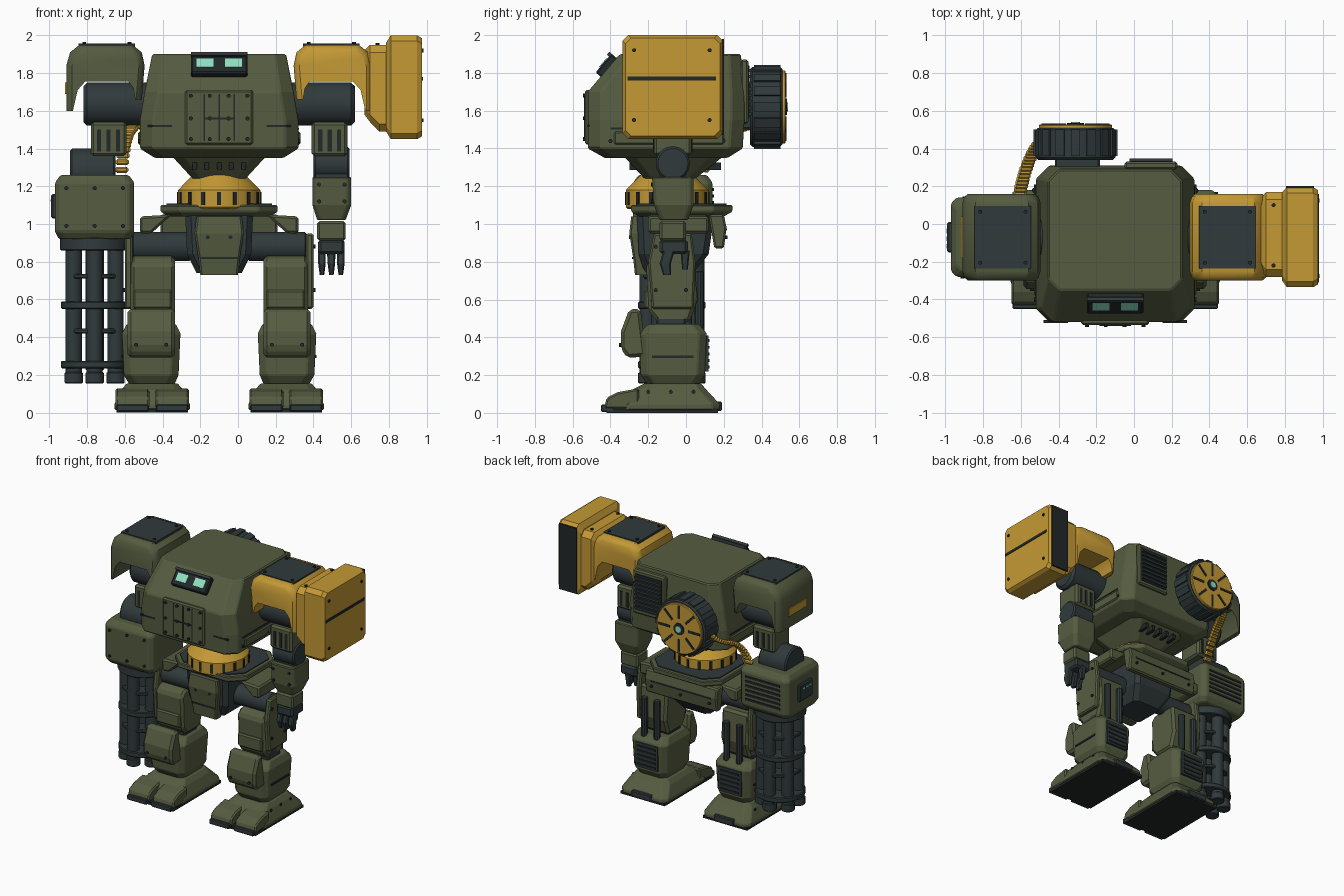
import bpy, bmesh
from math import sin, cos, pi, radians
from mathutils import Vector

if "Cube" in bpy.data.objects:
    bpy.data.objects.remove(bpy.data.objects["Cube"])

CENTRE = -.1  # body symmetry plane; every part is measured sideways from it


def material(name, r, g, b):
    m = bpy.data.materials.new(name)
    m.use_nodes = True
    m.diffuse_color = (r, g, b, 1)
    m.node_tree.nodes["Principled BSDF"].inputs["Base Color"].default_value = (r, g, b, 1)
    return m


olive = material("olive_armour", .092, .108, .052)
yellow = material("yellow_armour", .55, .32, .035)
dark = material("gunmetal", .03, .042, .044)
black = material("dark_trim", .016, .021, .022)
teal = material("teal_light", .28, .75, .54)


# Shell helpers: each returns a list of rings that are skinned and capped
def loft(axis, stations):
    order = {"x": lambda t, p, q: (t, p, q), "y": lambda t, p, q: (p, t, q), "z": lambda t, p, q: (p, q, t)}[axis]
    return [[order(t, p, q) for p, q in points] for t, points in stations]


def prism(axis, start, end, points):
    return loft(axis, [(start, points), (end, points)])


def block(x0, x1, y0, y1, z0, z1):
    return prism("z", z0, z1, [(x0, y0), (x1, y0), (x1, y1), (x0, y1)])


def octagon(p0, p1, q0, q1, c):
    return [(p0 + c, q0), (p1 - c, q0), (p1, q0 + c), (p1, q1 - c),
            (p1 - c, q1), (p0 + c, q1), (p0, q1 - c), (p0, q0 + c)]


def stack(*levels):
    return loft("z", [(z, octagon(*rest)) for z, *rest in levels])


def tube(axis, p, q, profile, n=24):
    return loft(axis, [(t, [(p + r * cos(2 * pi * (i + .5) / n), q + r * sin(2 * pi * (i + .5) / n))
                            for i in range(n)]) for t, r in profile])


def barrel(axis, p, q, r, start, end, edge=.01, n=24):
    return tube(axis, p, q, [(start, r - edge), (start + edge, r), (end - edge, r), (end, r - edge)], n)


def stud(axis, t, p, q, r=.011):
    return tube(axis, p, q, [(t - .01, r), (t + .01, r)], 8)


def spokes(axis, p, q, r0, r1, start, end, count, width):
    shells = []
    for i in range(count):
        d = Vector((cos(2 * pi * i / count), sin(2 * pi * i / count)))
        side = Vector((-d.y, d.x)) * width
        c = Vector((p, q))
        shells.append(prism(axis, start, end, [tuple(c + v) for v in
                      (d * r0 - side, d * r1 - side, d * r1 + side, d * r0 + side)]))
    return shells


def part(name, mat, *shells, bevel=0, mirror=False, smooth=False):
    bm = bmesh.new()
    for rings in shells:
        rows = [[bm.verts.new(co) for co in ring] for ring in rings]
        n = len(rows[0])
        for a, b in zip(rows, rows[1:]):
            for i in range(n):
                bm.faces.new((a[i], a[(i + 1) % n], b[(i + 1) % n], b[i]))
        bm.faces.new(rows[0][::-1])
        bm.faces.new(rows[-1])
    bmesh.ops.recalc_face_normals(bm, faces=bm.faces)
    me = bpy.data.meshes.new(name)
    bm.to_mesh(me)
    bm.free()
    me.materials.append(mat)
    if smooth:
        me.polygons.foreach_set("use_smooth", [True] * len(me.polygons))
        me.set_sharp_from_angle(angle=radians(35))
    ob = bpy.data.objects.new(name, me)
    ob.location.x = CENTRE
    bpy.context.collection.objects.link(ob)
    if bevel:
        mod = ob.modifiers.new("edge_bevel", "BEVEL")
        mod.width, mod.segments, mod.limit_method = bevel, 1, "ANGLE"
    if mirror:
        ob.modifiers.new("mirror", "MIRROR")
    return ob


# Torso hull and the tapered belly
part("torso", olive, stack((1.35, -.34, .34, -.43, .22, .06), (1.4, -.42, .42, -.52, .3, .07),
     (1.55, -.42, .42, -.52, .31, .07), (1.7, -.395, .395, -.52, .31, .07), (1.9, -.355, .355, -.35, .29, .06)), bevel=.008)
part("belly", olive, stack((1.24, -.14, .14, -.22, .05, .04), (1.36, -.25, .25, -.33, .2, .06)), bevel=.005)
part("belly_slots", black, *[block(x - .012, x + .012, -.3, .185, 1.285, 1.325)
     for x in (-.13, -.065, 0, .065, .13)])
part("chest_panel", olive, block(-.18, .18, -.535, -.5, 1.42, 1.71), bevel=.01)
part("chest_lines", black, block(-.004, .004, -.54, -.53, 1.44, 1.69), block(-.08, .08, -.54, -.53, 1.555, 1.565),
     *[block(s * .08 - .004, s * .08 + .004, -.54, -.53, 1.44, 1.69) for s in (-1, 1)])
part("chest_studs", black, *[stud("y", -.535, x, z) for x in (.05, .15) for z in (1.45, 1.56, 1.68)], mirror=True)
part("side_grooves", black, block(.25, .38, -.524, -.51, 1.515, 1.525), block(.41, .424, -.4, .2, 1.5, 1.51),
     *[stud("x", .42, y, 1.44) for y in (-.4, -.1, .2)], mirror=True)
part("side_panels", olive, block(.4, .43, -.38, .2, 1.42, 1.49), bevel=.008, mirror=True)
part("back_panel", olive, block(.05, .33, .29, .33, 1.53, 1.87), bevel=.01)
part("back_vent", black, block(.075, .305, .3, .335, 1.56, 1.84))
part("back_vent_slats", dark, *[block(.075, .305, .32, .348, 1.575 + i * .033, 1.59 + i * .033) for i in range(8)])


# Visor lying on the sloped brow
def on_slope(x0, x1, s0, s1, h0, h1):
    base, along, out = Vector((-.52, 1.7)), Vector((.648, .762)), Vector((-.762, .648))
    return prism("x", x0, x1, [tuple(base + along * s + out * h)
                 for s, h in ((s0, h0), (s1, h0), (s1, h1), (s0, h1))])


part("visor_frame", black, on_slope(-.15, .15, .105, .235, -.01, .035), bevel=.008)
part("visor_hood", dark, on_slope(-.15, .15, .215, .235, .03, .05))
part("eyes", teal, on_slope(.03, .12, .14, .2, .03, .04), mirror=True)

# Waist turntable
part("waist_ring", yellow, tube("z", 0, -.1, [(1.08, .21), (1.09, .22), (1.18, .22), (1.2, .2),
     (1.23, .17), (1.26, .14)]), smooth=True)
part("waist_slots", black, *spokes("z", 0, -.1, .15, .224, 1.1, 1.17, 16, .01))

# Pelvis
part("hip_plate", olive, stack((1.04, -.27, .27, -.25, .2, .08), (1.065, -.31, .31, -.29, .245, .1),
     (1.1, -.31, .31, -.29, .245, .1)), bevel=.006)
part("hip_plate_rim", dark, stack((1.095, -.28, .28, -.26, .215, .09), (1.108, -.28, .28, -.26, .215, .09)))
part("pelvis_core", dark, stack((.74, -.12, .12, -.22, .04, .03), (.84, -.17, .17, -.25, .12, .03),
     (1.05, -.18, .18, -.26, .15, .03)))
part("pelvis_front_plate", olive, loft("z", [(.73, octagon(-.1, .1, -.27, -.2, .01)),
     (.82, octagon(-.11, .11, -.28, -.2, .01)), (.95, octagon(-.13, .13, -.3, -.2, .01)),
     (1.04, octagon(-.12, .12, -.29, -.2, .01))]))
part("pelvis_trim", black, block(-.1, .1, -.285, -.27, .815, .825), *[stud("y", -.292, s * .06, .93) for s in (-1, 1)])
part("rear_skirt", olive, prism("x", -.31, .31, [(.12, 1.05), (.2, 1.05), (.215, .98), (.2, .87), (.15, .87)]), bevel=.01)
part("rear_skirt_trim", black, block(-.26, .26, .2, .217, .965, .975), *[stud("y", .21, x, .93) for x in (-.25, 0, .25)])
part("hip_flaps", olive, prism("y", -.2, .12, [(.25, 1.05), (.42, 1.04), (.42, .95), (.36, .95)]), bevel=.012, mirror=True)

# Legs
leg = dict(mirror=True)
part("hip_joints", dark, barrel("x", -.08, .88, .078, .14, .475, .02), smooth=True, **leg)
part("thighs", olive, prism("x", .235, .47, [(-.17, .83), (-.21, .79), (-.2, .54), (-.15, .48),
     (.02, .48), (.06, .6), (.04, .83)]), bevel=.018, **leg)
part("thigh_outer_plates", olive, prism("x", .46, .5, [(-.17, .95), (.03, .95), (.05, .8), (.04, .55),
     (-.18, .55), (-.2, .8)]), bevel=.01, **leg)
part("thigh_front_panels", olive, block(.25, .455, -.222, -.18, .55, .65), bevel=.01, **leg)
part("thigh_studs", black, *[stud("x", .5, -.08 + s * .08, z) for s in (-1, 1) for z in (.65, .88)], **leg)
part("knee_joints", dark, barrel("x", -.08, .49, .08, .25, .47), smooth=True, **leg)
part("thigh_pistons", dark, barrel("z", .3, .07, .025, .45, .75, .005, 10), barrel("z", .41, .07, .025, .45, .75, .005, 10), **leg)
part("shins", olive, stack((.13, .245, .465, -.19, .06, .04), (.2, .215, .505, -.24, .1, .04),
     (.42, .205, .515, -.25, .11, .04), (.47, .23, .49, -.2, .07, .04)), bevel=.006, **leg)
part("knee_guards", olive, prism("x", .235, .485, [(-.3, .55), (-.24, .55), (-.21, .3), (-.31, .29),
     (-.345, .34), (-.345, .43)]), bevel=.018, **leg)
part("knee_studs", black, *[stud("y", -.345, x, .36) for x in (.28, .44)], **leg)
part("shin_grooves", black, block(.505, .516, -.18, .04, .29, .305), **leg)
part("calf_vents", dark, block(.265, .455, .08, .118, .22, .41), **leg)
part("calf_vent_slats", black, *[block(.28, .44, .1, .124, .235 + i * .035, .25 + i * .035) for i in range(5)], **leg)
part("feet", olive, stack((.015, .155, .555, -.35, .18, .04), (.045, .155, .555, -.35, .18, .04),
     (.12, .19, .52, -.29, .11, .04), (.155, .22, .49, -.22, .08, .03)), bevel=.006, **leg)
part("toes", olive, *[prism("x", x, x + .18, [(-.43, .04), (-.42, .08), (-.36, .11), (-.25, .13), (-.25, .02), (-.43, .02)])
     for x in (.16, .37)], bevel=.01, **leg)
part("toe_caps", dark, *[block(x, x + .17, -.45, -.38, .005, .045) for x in (.165, .375)], bevel=.006, **leg)
part("heel_caps", dark, block(.27, .44, .14, .19, .01, .06), bevel=.006, **leg)
part("soles", black, block(.165, .545, -.42, .17, 0, .02), **leg)
part("foot_studs", black, *[stud("x", .52, y, .11) for y in (-.2, -.08, .04)], **leg)

# Shoulders shared by both arms
part("shoulder_joints", dark, barrel("x", -.07, 1.635, .115, .36, .72, .02), smooth=True, **leg)
part("upper_arms", olive, block(.49, .68, -.17, .03, 1.36, 1.54), bevel=.015, **leg)
part("upper_arm_slots", black, *[block(x, x + .022, -.174, .034, 1.385, 1.5) for x in (.525, .575, .625)], **leg)


def arch(i):
    return [(.41 + i, 1.66), (.395 + i, 1.84), (.41 + i, 1.91 - i), (.46 + i, 1.95 - i), (.74 - i, 1.95 - i),
            (.79 - i, 1.91 - i), (.81 - i, 1.84), (.81 - i, 1.6), (.775, 1.6), (.75, 1.71), (.71, 1.755),
            (.48, 1.755), (.455, 1.72), (.445, 1.66)]


pauldron = loft("y", [(-.3, arch(.03)), (-.285, arch(.012)), (-.25, arch(0)),
                      (.11, arch(0)), (.145, arch(.012)), (.16, arch(.03))])
part("left_pauldron", yellow, pauldron, smooth=True)
part("right_pauldron", olive, [[(-x, y, z) for x, y, z in ring] for ring in pauldron], smooth=True)
part("pauldron_caps", dark, block(.445, .745, -.235, .095, 1.94, 1.957), **leg)
part("pauldron_cap_studs", black, *[stud("z", 1.955, x, y) for x in (.475, .715) for y in (-.205, .065)], **leg)
part("right_pauldron_stripe", yellow, block(-.816, -.8, -.18, .04, 1.69, 1.75))

# Left shoulder box
part("box_neck", yellow, loft("x", [(.77, octagon(-.24, .13, 1.58, 1.92, .04)), (.8, octagon(-.28, .17, 1.54, 1.95, .04)),
     (.85, octagon(-.28, .17, 1.49, 1.95, .04)), (.91, octagon(-.28, .17, 1.49, 1.95, .04))]))
part("shoulder_box", yellow, loft("x", [(.885, octagon(-.3, .17, 1.49, 1.96, .03)), (.91, octagon(-.335, .195, 1.45, 2, .03)),
     (1.05, octagon(-.335, .195, 1.45, 2, .03)), (1.075, octagon(-.32, .18, 1.465, 1.985, .03))]))
part("box_rear_plate", black, block(.905, 1.055, .19, .202, 1.47, 1.98))
part("box_trim", black, block(1.07, 1.08, -.31, .16, 1.76, 1.78), *[stud("x", 1.073, y, z) for y in (-.275, .125) for z in (1.55, 1.92)],
     *[stud("z", 1.95, .84, y) for y in (-.22, .1)])

# Left forearm and hand
part("left_elbow", dark, barrel("x", -.07, 1.32, .09, .5, .69), block(.51, .68, -.14, 0, 1.22, 1.36), smooth=True)
part("left_forearm", olive, stack((1.02, .52, .67, -.14, .01, .02), (1.1, .495, .7, -.17, .04, .02),
     (1.25, .495, .7, -.18, .04, .02)), bevel=.006)
part("left_forearm_studs", black, *[stud("y", -.175, x, z) for x in (.53, .665) for z in (1.12, 1.21)])
part("left_wrist", olive, block(.52, .67, -.14, 0, .91, 1.015), bevel=.012)
part("left_palm", dark, block(.525, .665, -.14, .01, .84, .92), bevel=.015)
part("left_fingers", dark, *[stack((.73, x + .008, x + .032, -.12, -.08, .005), (.79, x, x + .04, -.14, -.08, .008),
     (.86, x, x + .04, -.12, -.06, .008)) for x in (.525, .575, .625)],
     stack((.76, .58, .61, -.02, .01, .005), (.86, .57, .62, -.03, .02, .008)))

# Right arm rotary gun
GUN_X, GUN_Y = -.66, -.075
part("gun_elbow", dark, barrel("x", GUN_Y, 1.28, .12, -.79, -.55), smooth=True)
part("gun_housing", olive, stack((.92, -.85, -.47, -.25, .11, .03), (.96, -.87, -.45, -.28, .14, .03),
     (1.22, -.87, -.45, -.28, .14, .03), (1.26, -.84, -.48, -.25, .11, .03)), bevel=.008)
part("gun_studs", black, *[stud("y", -.28, x, z) for x in (-.81, -.66, -.51) for z in (.99, 1.19)])
part("gun_vents", black, *[block(-.81, -.51, .13, .147, 1 + i * .035, 1.016 + i * .035) for i in range(6)])
part("gun_side_plate", dark, block(-.89, -.86, -.15, .01, 1.03, 1.16), bevel=.008)
part("gun_side_lights", teal, *[block(-.893, -.885, -.13 + i * .04, -.105 + i * .04, 1.12, 1.13) for i in range(3)])
part("gun_bands", dark, *[barrel("z", GUN_X, GUN_Y, r, z, z + h, .006) for r, z, h in
     ((.185, .86, .07), (.18, .55, .04), (.18, .235, .04), (.155, .71, .025), (.155, .42, .025))], smooth=True)
part("gun_barrels", dark, barrel("z", GUN_X, GUN_Y, .05, .22, .9), *[
     tube("z", GUN_X + .128 * cos(a), GUN_Y + .128 * sin(a), [(.155, .045), (.16, .05), (.21, .05), (.215, .044), (.9, .044)], 14)
     for a in [pi / 6 + k * pi / 3 for k in range(6)]], smooth=True)

# Ammunition drum and feed belt
DRUM_X, DRUM_Z = -.21, 1.62
part("drum_mount", dark, block(-.32, -.08, .28, .36, 1.5, 1.74), bevel=.01)
part("drum", dark, barrel("y", DRUM_X, DRUM_Z, .213, .34, .51, .012), smooth=True)
part("drum_ribs", dark, *spokes("y", DRUM_X, DRUM_Z, .15, .222, .36, .5, 16, .025))
part("drum_cover", yellow, tube("y", DRUM_X, DRUM_Z, [(.5, .195), (.523, .195), (.528, .19)]), smooth=True)
part("drum_slots", black, *spokes("y", DRUM_X, DRUM_Z, .08, .18, .52, .532, 8, .009))
part("drum_hub", black, tube("y", DRUM_X, DRUM_Z, [(.52, .045), (.535, .045)], 16))
part("drum_light", teal, tube("y", DRUM_X, DRUM_Z, [(.53, .025), (.54, .025)], 12))
path = [Vector(p) for p in ((-.41, .42, 1.58), (-.47, .34, 1.46), (-.5, .2, 1.56), (-.52, .09, 1.24))]
links = []
for k in range(20):
    t = k / 19
    p = sum((w * v for w, v in zip(((1 - t) ** 3, 3 * t * (1 - t) ** 2, 3 * t * t * (1 - t), t ** 3), path)), Vector())
    links.append(tube("x", p.y, p.z, [(p.x + d, r) for d, r in ((-.035, .008), (-.025, .017), (.025, .017), (.035, .008))], 8))
part("feed_belt", yellow, *links)
